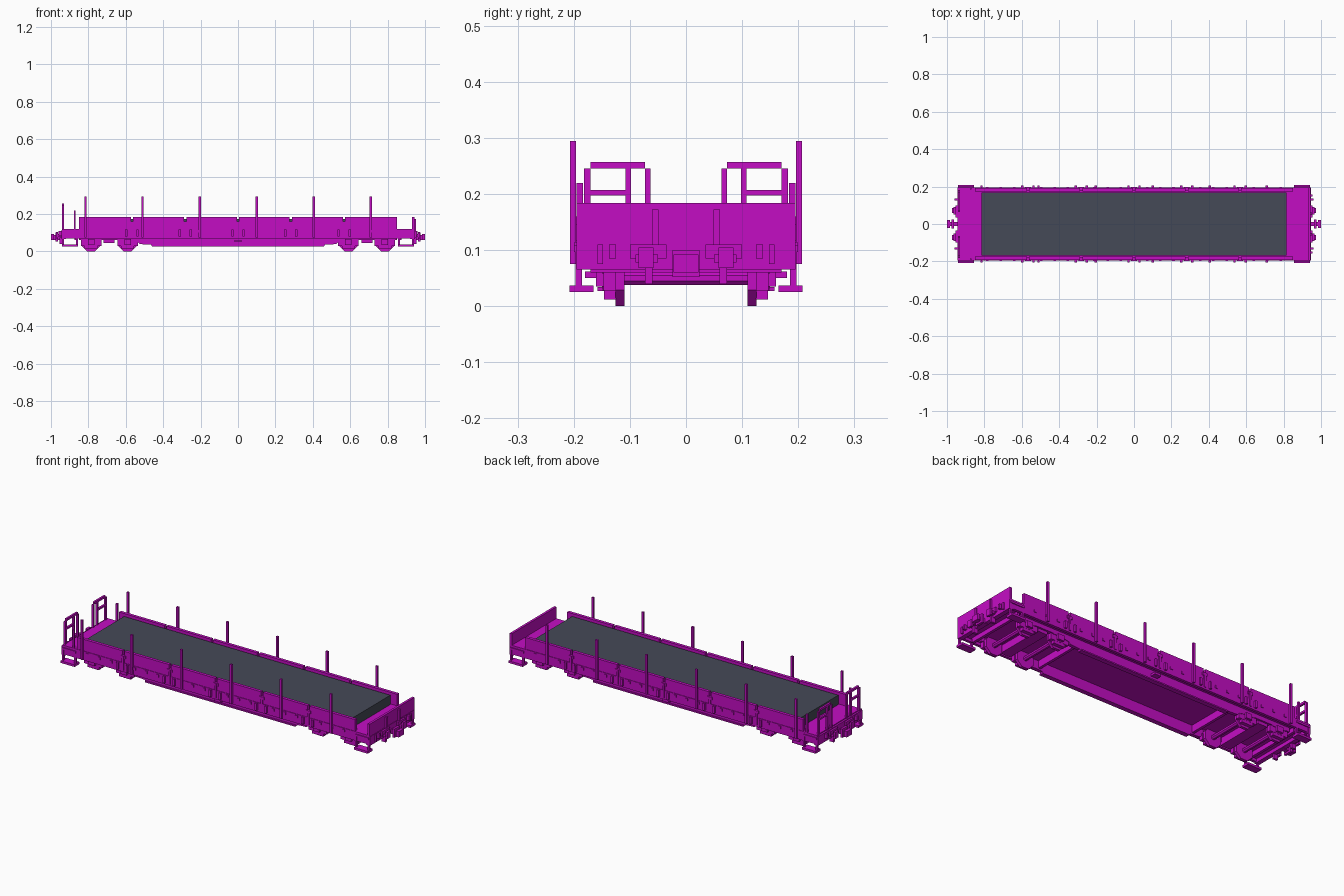
import bpy, bmesh, math
from mathutils import Matrix, Vector

cube = bpy.data.objects.get("Cube")
if cube:
    bpy.data.objects.remove(cube)


def material(name, rgb):
    m = bpy.data.materials.new(name)
    m.use_nodes = True
    m.diffuse_color = (*rgb, 1)
    m.node_tree.nodes["Principled BSDF"].inputs["Base Color"].default_value = (*rgb, 1)
    return m


MAGENTA = material("magenta_paint", (0.55, 0.004, 0.55))
GREY = material("slate_grey", (0.060, 0.067, 0.095))


def finish(name, bm, mat):
    bmesh.ops.recalc_face_normals(bm, faces=bm.faces)
    me = bpy.data.meshes.new(name)
    bm.to_mesh(me)
    bm.free()
    me.materials.append(mat)
    ob = bpy.data.objects.new(name, me)
    bpy.context.collection.objects.link(ob)
    return ob


def boxes(name, spans, mat=MAGENTA, mx=False, my=False):
    """One object from boxes (x0, x1, y0, y1, z0, z1), mirrored on request."""
    bm = bmesh.new()
    for sx in ((1, -1) if mx else (1,)):
        for sy in ((1, -1) if my else (1,)):
            for x0, x1, y0, y1, z0, z1 in spans:
                c = Vector((sx * (x0 + x1) / 2, sy * (y0 + y1) / 2, (z0 + z1) / 2))
                mtx = Matrix.Translation(c) @ Matrix.Diagonal((x1 - x0, y1 - y0, z1 - z0, 1))
                bmesh.ops.create_cube(bm, size=1, matrix=mtx)
    return finish(name, bm, mat)


# Deck, outer sills and load floor
boxes("deck", [(-0.935, 0.935, -0.18, 0.18, 0.085, 0.12)])
boxes("side_sill", [(-0.94, 0.94, 0.18, 0.195, 0.07, 0.12)], my=True)
boxes("end_beam", [(0.92, 0.945, -0.195, 0.195, 0.065, 0.115)], mx=True)
boxes("load_floor", [(-0.815, 0.815, -0.168, 0.168, 0.115, 0.172)], GREY)

# Hinged side boards, split at the gaps
gaps = [-0.567, -0.282, 0.0, 0.282, 0.567]
edges = [-0.857] + gaps + [0.857]
boxes("side_boards", [(a + 0.006, b - 0.006, 0.175, 0.192, 0.112, 0.184)
                      for a, b in zip(edges, edges[1:])], my=True)

# Latches beside each gap and small hinges along the boards
latches = []
for g in gaps:
    latches.append((g - 0.015, g + 0.015, 0.18, 0.197, 0.145, 0.16))
    for s in (-1, 1):
        x = g + s * 0.03
        latches.append((x - 0.006, x + 0.006, 0.19, 0.206, 0.08, 0.118))
    latches.append((g - 0.006, g + 0.006, 0.18, 0.199, 0.08, 0.16))
boxes("board_latches", latches, my=True)
hinges = []
for a, b in zip(edges, edges[1:]):
    for t in (0.25, 0.5, 0.75):
        x = a + (b - a) * t
        hinges.append((x - 0.007, x + 0.007, 0.19, 0.199, 0.1, 0.114))
boxes("board_hinges", hinges, my=True)

# Tall side stakes
boxes("stakes", [(x - 0.006, x + 0.006, 0.196, 0.207, 0.075, 0.294)
                 for x in [-0.815 + 0.305 * i for i in range(6)]], my=True)

# Raised board on one end, with stiffeners
boxes("end_board", [(0.93, 0.943, -0.195, 0.195, 0.112, 0.184)])
boxes("end_board_posts", [(0.94, 0.952, 0.049, 0.061, 0.11, 0.172),
                          (0.94, 0.955, 0.148, 0.158, 0.075, 0.11)], my=True)

# Handrails and short posts on the open end
X0, X1 = -0.94, -0.929
boxes("handrails", [
    (X0, X1, 0.073, 0.17, 0.245, 0.257),
    (X0, X1, 0.063, 0.073, 0.11, 0.245),
    (X0, X1, 0.098, 0.108, 0.11, 0.245),
    (X0, X1, 0.17, 0.182, 0.11, 0.245),
    (X0, X1, 0.108, 0.17, 0.197, 0.207),
], my=True)
boxes("short_posts", [(-0.878, -0.868, 0.184, 0.195, 0.11, 0.22)], my=True)

# Corner steps hanging under each end
boxes("corner_steps", [
    (0.855, 0.94, 0.165, 0.208, 0.025, 0.037),
    (0.855, 0.865, 0.185, 0.197, 0.03, 0.1),
    (0.93, 0.94, 0.185, 0.197, 0.03, 0.1),
    (0.855, 0.94, 0.185, 0.2, 0.097, 0.108),
], mx=True, my=True)

# Buffers, end fittings and centre couplers
boxes("buffers", [
    (0.94, 0.965, 0.05, 0.09, 0.078, 0.092),
    (0.94, 0.955, 0.035, 0.1, 0.085, 0.11),
    (0.962, 0.974, 0.058, 0.085, 0.068, 0.105),
    (0.94, 0.96, 0.125, 0.137, 0.085, 0.11),
    (0.93, 0.955, 0.06, 0.073, 0.04, 0.075),
], mx=True, my=True)
boxes("couplers", [
    (0.93, 0.985, -0.012, 0.012, 0.062, 0.088),
    (0.962, 0.975, -0.024, 0.024, 0.052, 0.1),
    (0.984, 1.0, -0.022, 0.022, 0.06, 0.092),
], mx=True)

# Fish-bellied longitudinal beams from a side profile
half = [(0.46, 0.027), (0.465, 0.036), (0.525, 0.039), (0.535, 0.05), (0.62, 0.068), (0.62, 0.09)]
profile = half + [(-x, z) for x, z in reversed(half)]
for side, y in (("left", 0.132), ("right", -0.150)):
    bm = bmesh.new()
    face = bm.faces.new([bm.verts.new((x, y, z)) for x, z in profile])
    ext = bmesh.ops.extrude_face_region(bm, geom=[face])
    verts = [v for v in ext["geom"] if isinstance(v, bmesh.types.BMVert)]
    bmesh.ops.translate(bm, vec=(0, 0.018, 0), verts=verts)
    finish("belly_beam_" + side, bm, MAGENTA)
boxes("beam_flange", [(-0.46, 0.46, 0.15, 0.158, 0.027, 0.034),
                      (-0.02, 0.02, 0.15, 0.18, 0.05, 0.062)], my=True)
boxes("cross_beams", [(0.475, 0.49, -0.135, 0.135, 0.045, 0.09),
                      (0.66, 0.72, -0.14, 0.14, 0.045, 0.09),
                      (0.86, 0.875, -0.17, 0.17, 0.06, 0.09)], mx=True)

# Wheels, axles, springs and axle boxes
wheels = bmesh.new()
for sx in (-1, 1):
    for x in (0.59, 0.785):
        for y, r, d in ((0.118, 0.05, 0.016), (-0.118, 0.05, 0.016), (0, 0.012, 0.26)):
            m = (Matrix.Translation((sx * x, y, 0.05)) @ Matrix.Rotation(math.pi / 2, 4, 'X')
                 @ Matrix.Rotation(math.pi / 8, 4, 'Z'))
            bmesh.ops.create_cone(wheels, cap_ends=True, segments=8, radius1=r / math.cos(math.pi / 8),
                                  radius2=r / math.cos(math.pi / 8), depth=d, matrix=m)
finish("wheels_and_axles", wheels, MAGENTA)
gear = []
for x in (0.59, 0.785):
    gear += [(x - 0.055, x + 0.055, 0.125, 0.147, 0.028, 0.06),
             (x - 0.035, x + 0.035, 0.125, 0.146, 0.012, 0.03),
             (x - 0.018, x + 0.018, 0.125, 0.16, 0.035, 0.065),
             (x - 0.04, x + 0.04, 0.125, 0.15, 0.058, 0.09)]
gear.append((0.57, 0.85, 0.132, 0.15, 0.062, 0.09))
boxes("axle_gear", gear, mx=True, my=True)
